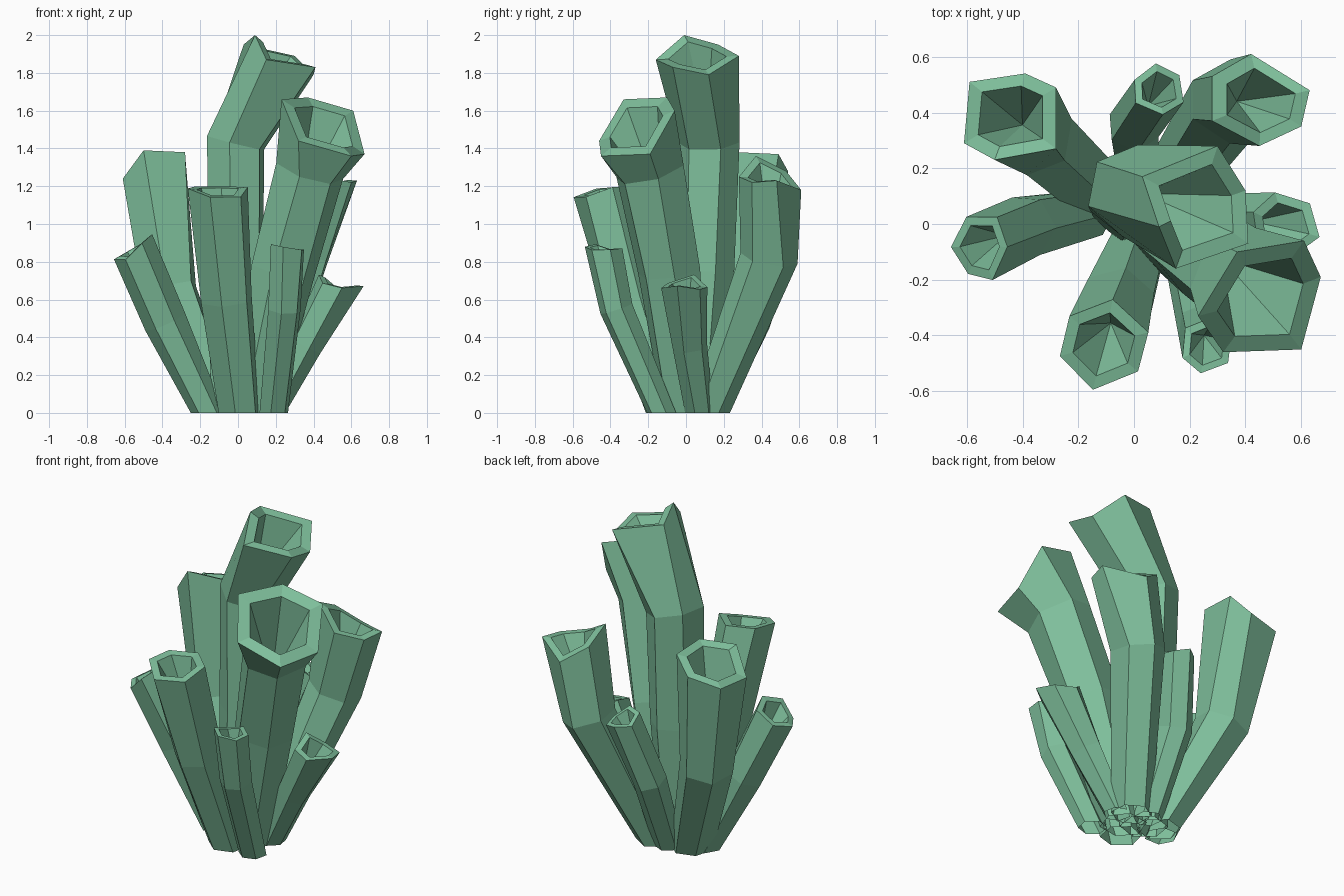
import bpy, bmesh, math, random
from mathutils import Vector

if "Cube" in bpy.data.objects:
    bpy.data.objects.remove(bpy.data.objects["Cube"])

random.seed(4)
SIDES = 6

green = bpy.data.materials.new("sea_green")
green.diffuse_color = (0.21, 0.52, 0.33, 1)
green.use_nodes = True
green.node_tree.nodes["Principled BSDF"].inputs["Base Color"].default_value = green.diffuse_color


def ring(bm, centre, normal, radius, phase, rough=0.03, jag=0.0):
    """Slightly uneven six-sided ring facing along normal; jag roughens a rim."""
    n = Vector(normal).normalized()
    u = (Vector((1, 0, 0)) - n * n.x).normalized()
    v = n.cross(u)
    verts = []
    for i in range(SIDES):
        a = math.radians(phase) + math.tau * i / SIDES
        a += random.uniform(-rough, rough) * 1.5
        r = radius * (1 + random.uniform(-rough, rough))
        p = Vector(centre) + r * (u * math.cos(a) + v * math.sin(a))
        verts.append(bm.verts.new(p + n * random.uniform(-jag, jag)))
    return verts


def bridge(bm, a, b):
    for i in range(SIDES):
        j = (i + 1) % SIDES
        bm.faces.new((a[i], a[j], b[j], b[i]))


def tube(name, path, rim_normal=None, phase=0, jag=0.0, rim=None):
    """Hollow-ended faceted tube, open below, through (x, y, z, radius) stations."""
    bm = bmesh.new()
    pts = [Vector(p[:3]) for p in path]
    rings = []
    for k, p in enumerate(path[:-1]):
        n = (0, 0, 1) if k == 0 else \
            (pts[k] - pts[k - 1]).normalized() + (pts[k + 1] - pts[k]).normalized()
        rings.append(ring(bm, pts[k], n, p[3], phase))
    # outer lip (given corners, or a jagged ring), inner lip and deep cavity
    r = path[-1][3]
    if rim:
        outer = [bm.verts.new(c) for c in rim]
    else:
        outer = ring(bm, pts[-1], rim_normal, r, phase, 0.05, jag)
    inner = [bm.verts.new(pts[-1].lerp(v.co, 0.7)) for v in outer]
    rings += [outer, inner]
    for a, b in zip(rings, rings[1:]):
        bridge(bm, a, b)
    axis = (pts[-1] - pts[-2]).normalized()
    pit = bm.verts.new(pts[-1] - axis * r * 1.9)
    for i in range(SIDES):
        bm.faces.new((inner[i], inner[(i + 1) % SIDES], pit))
    bmesh.ops.recalc_face_normals(bm, faces=bm.faces)
    me = bpy.data.meshes.new(name)
    bm.to_mesh(me)
    bm.free()
    me.materials.append(green)
    ob = bpy.data.objects.new(name, me)
    bpy.context.collection.objects.link(ob)


# tallest central tube, leaning right at the top
tube("tallest_tube", [(-0.02, 0.06, 0, .13), (-0.01, 0.1, .75, .155),
                      (-0.01, 0.12, 1.43, .165), (0.23, 0.06, 1.88, .225)],
     phase=20,
     rim=[(.40, .12, 1.79), (.30, .28, 1.89), (.03, .17, 1.95),
          (.09, -.01, 2.0), (.15, -.16, 1.87), (.41, -.07, 1.83)])
# second tall tube with a wide mouth facing front right
tube("wide_mouth_tube", [(0.08, 0.0, 0, .13), (0.24, -0.09, .75, .17),
                         (0.38, -0.19, 1.28, .19), (0.46, -0.27, 1.51, .245)],
     phase=10,
     rim=[(.67, -.19, 1.37), (.61, -.06, 1.6), (.37, -.1, 1.67),
          (.23, -.33, 1.66), (.32, -.46, 1.44), (.6, -.45, 1.36)])
# back pair with uneven lips
tube("back_left_tube", [(-0.1, 0.09, 0, .12), (-0.36, 0.32, .65, .15),
                        (-0.44, 0.39, 1.32, .178)],
     phase=18,
     rim=[(-.28, .49, 1.37), (-.39, .54, 1.28), (-.59, .51, 1.25),
          (-.61, .29, 1.24), (-.5, .23, 1.39), (-.28, .27, 1.38)])
tube("back_right_tube", [(0.12, 0.12, 0, .11), (0.34, 0.44, .82, .15),
                         (0.46, 0.44, 1.24, .175)],
     phase=30,
     rim=[(.63, .48, 1.23), (.42, .61, 1.18), (.28, .53, 1.28),
          (.28, .37, 1.36), (.45, .28, 1.25), (.6, .35, 1.22)])
# front tube
tube("front_tube", [(0.01, -0.1, 0, .115), (-0.06, -0.29, .6, .14),
                    (-0.11, -0.43, 1.17, .165)], (0, -.05, 1), 18, .03)
# small outer tubes
tube("left_tube", [(-0.16, 0.04, 0, .09), (-0.385, -0.01, .48, .115),
                   (-0.55, -0.08, .87, .125)], (-.6, -.1, 1), 0, .02)
tube("right_tube", [(0.18, 0.07, 0, .075), (0.36, 0.02, .36, .095),
                    (0.54, -0.01, .68, .125)], (.2, 0, 1), 40, .03)
tube("front_right_tube", [(0.19, -0.13, 0, .08), (0.245, -0.37, .55, .09),
                          (0.26, -0.44, .87, .1)], (.05, -.1, 1), 20, .025)
tube("back_small_tube", [(0.02, 0.14, 0, .08), (0.0, 0.35, .48, .095),
                         (0.09, 0.48, .88, .098)], (.1, .2, 1), 35, .025)
